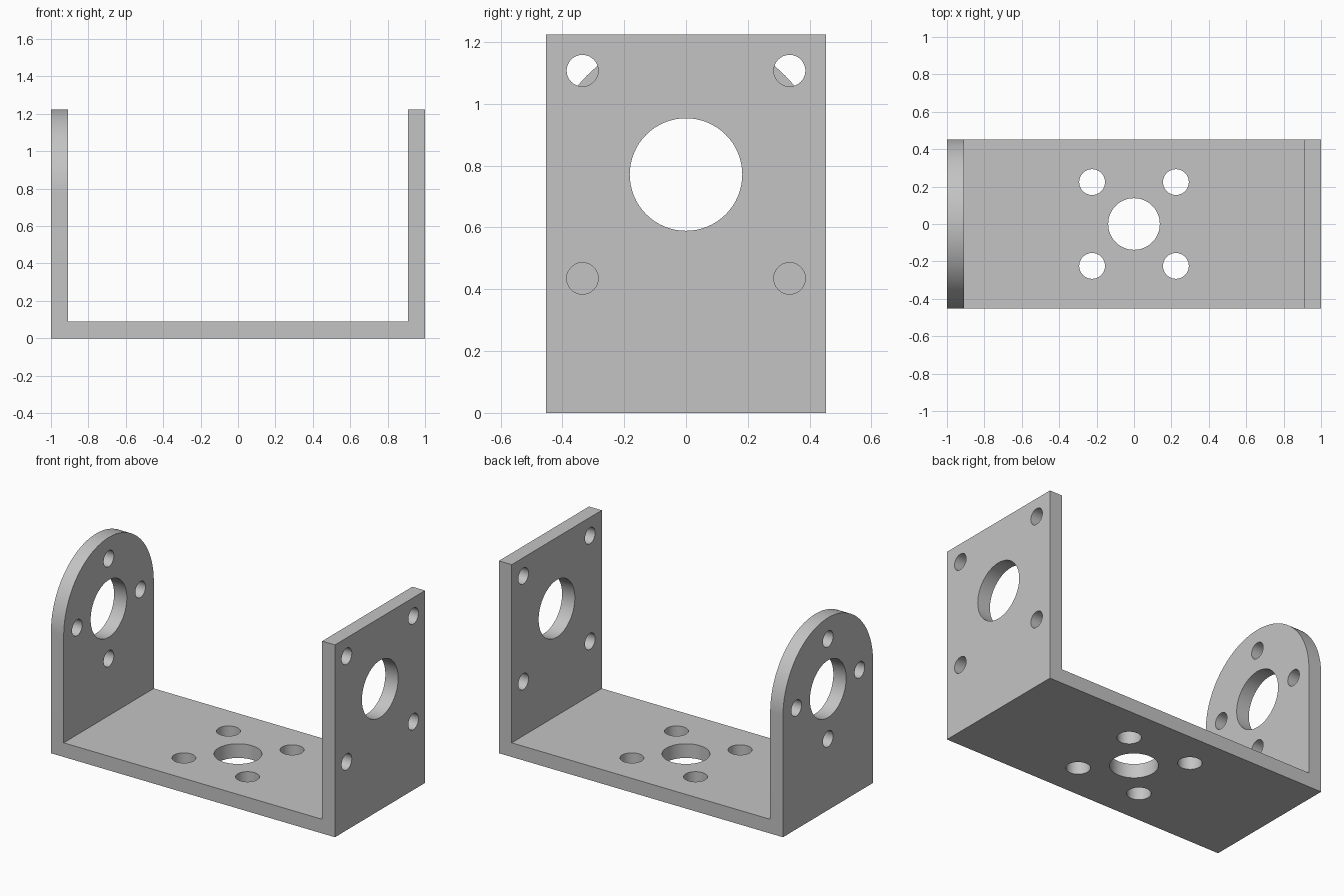
import bpy, bmesh
from math import sin, cos, pi

cube = bpy.data.objects.get("Cube")
if cube:
    bpy.data.objects.remove(cube, do_unlink=True)

HALF_Y = 0.453      # half width of the bracket
THICK = 0.09        # sheet thickness
TOP = 1.224         # wall height
HUB_Z = TOP - HALF_Y  # height of the large wall holes

grey = bpy.data.materials.new("plain_grey")
grey.use_nodes = True
grey.diffuse_color = (0.55, 0.55, 0.55, 1)
grey.node_tree.nodes["Principled BSDF"].inputs["Base Color"].default_value = (0.55, 0.55, 0.55, 1)


def prism(name, outline, axis, lo, hi):
    """Extrude a flat outline along the given axis from lo to hi."""
    bm = bmesh.new()
    verts = []
    for p in outline:
        co = list(p)
        co.insert(axis, lo)
        verts.append(bm.verts.new(co))
    face = bm.faces.new(verts)
    grown = bmesh.ops.extrude_face_region(bm, geom=[face])["geom"]
    shift = [0, 0, 0]
    shift[axis] = hi - lo
    bmesh.ops.translate(bm, vec=shift, verts=[g for g in grown if isinstance(g, bmesh.types.BMVert)])
    bmesh.ops.recalc_face_normals(bm, faces=bm.faces)
    mesh = bpy.data.meshes.new(name)
    bm.to_mesh(mesh)
    bm.free()
    obj = bpy.data.objects.new(name, mesh)
    bpy.context.collection.objects.link(obj)
    return obj


def circle(a, b, r, n=64):
    return [(a + r * cos(2 * pi * i / n), b + r * sin(2 * pi * i / n)) for i in range(n)]


# U-shaped body
inner = 1 - THICK
bracket = prism("bracket", [(-1, 0), (1, 0), (1, TOP), (inner, TOP), (inner, THICK),
                            (-inner, THICK), (-inner, TOP), (-1, TOP)], 1, -HALF_Y, HALF_Y)

# Cutter that rounds the top of one wall
arc = [(HALF_Y * cos(pi * i / 64), HUB_Z + HALF_Y * sin(pi * i / 64)) for i in range(65)]
side, above = HALF_Y + 0.2, TOP + 0.2
cutters = [prism("round_top_cutter", arc + [(-side, HUB_Z), (-side, above), (side, above), (side, HUB_Z)],
                 0, -1.2, -0.7)]

# Hole cutters: large holes through both walls and the base
cutters.append(prism("wall_hub_cutter", circle(0, HUB_Z, 0.182), 0, -1.2, 1.2))
cutters.append(prism("base_hub_cutter", circle(0, 0, 0.138), 2, -0.2, 0.3))

# Screw holes: square patterns in the base and flat wall, diamond in the round wall
for sx, sy in ((1, 1), (1, -1), (-1, 1), (-1, -1)):
    cutters.append(prism("base_screw_cutter", circle(0.224 * sx, 0.224 * sy, 0.069), 2, -0.2, 0.3))
    cutters.append(prism("flat_wall_screw_cutter", circle(0.335 * sx, HUB_Z + 0.336 * sy, 0.051), 0, 0.7, 1.2))
for dy, dz in ((1, 0), (-1, 0), (0, 1), (0, -1)):
    cutters.append(prism("round_wall_screw_cutter", circle(0.318 * dy, HUB_Z + 0.318 * dz, 0.051), 0, -1.2, -0.7))

# Apply the cuts and discard the cutters
bpy.ops.object.select_all(action='DESELECT')
bpy.context.view_layer.objects.active = bracket
bracket.select_set(True)
for cutter in cutters:
    cutter.hide_render = True
    mod = bracket.modifiers.new("cut", 'BOOLEAN')
    mod.operation = 'DIFFERENCE'
    mod.solver = 'EXACT'
    mod.object = cutter
    bpy.ops.object.modifier_apply(modifier=mod.name)
    bpy.data.objects.remove(cutter, do_unlink=True)

bracket.data.materials.clear()
bracket.data.materials.append(grey)
bpy.ops.object.shade_smooth_by_angle(angle=pi / 6)
